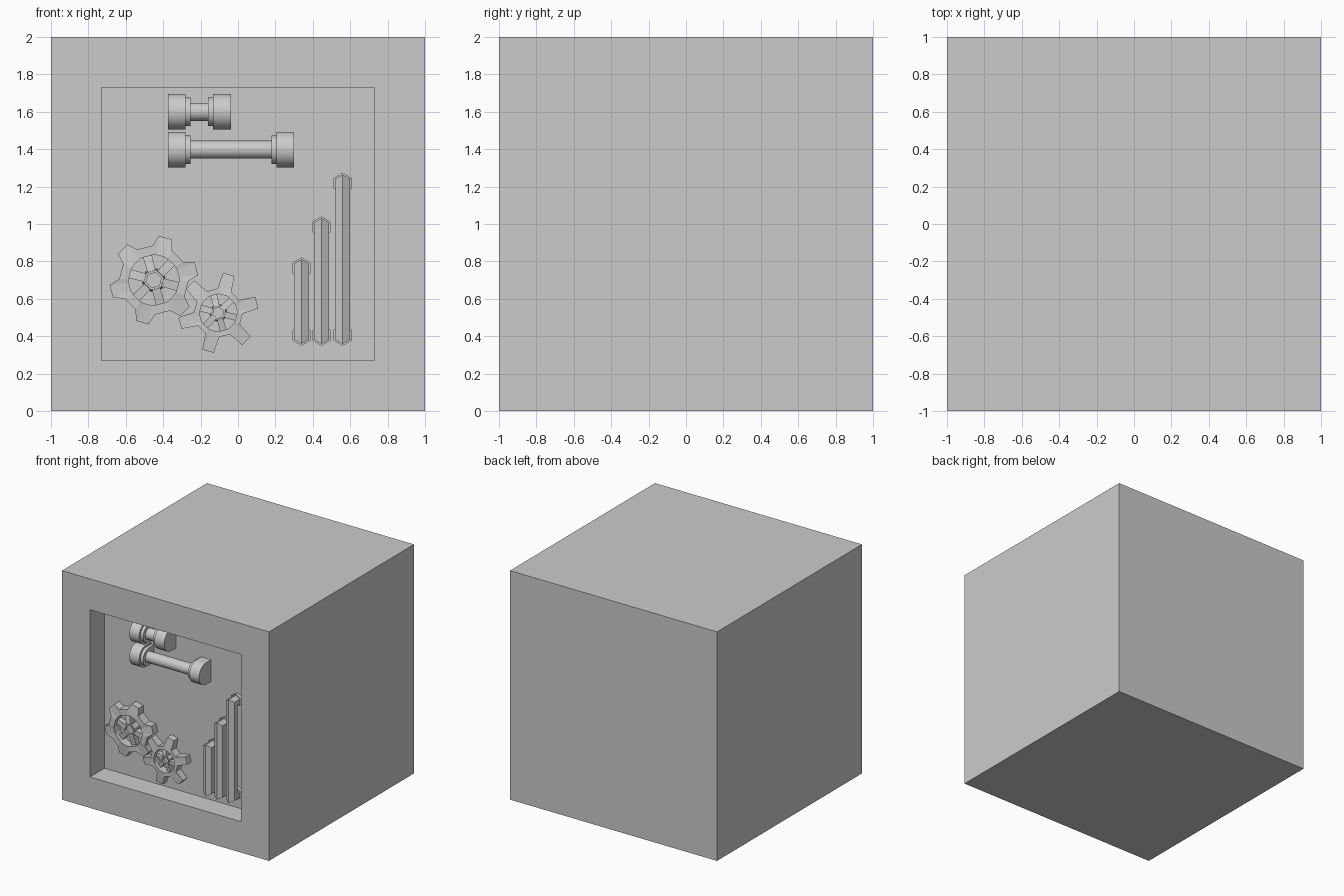
import bpy, bmesh
from math import sin, cos, pi, radians

if "Cube" in bpy.data.objects:
    bpy.data.objects.remove(bpy.data.objects["Cube"])

WALL = -0.8  # y of the recess floor


def loft(name, rings, caps=True, cyclic=False, smooth=False):
    """Skin a list of equal-length point rings into one object."""
    bm = bmesh.new()
    vs = [[bm.verts.new(p) for p in r] for r in rings]
    n = len(vs[0])
    pairs = list(zip(vs, vs[1:])) + ([(vs[-1], vs[0])] if cyclic else [])
    for a, b in pairs:
        for i in range(n):
            j = (i + 1) % n
            bm.faces.new((a[i], a[j], b[j], b[i]))
    if caps:
        bm.faces.new(vs[0])
        bm.faces.new(vs[-1])
    bmesh.ops.recalc_face_normals(bm, faces=bm.faces)
    me = bpy.data.meshes.new(name)
    bm.to_mesh(me)
    bm.free()
    ob = bpy.data.objects.new(name, me)
    bpy.context.collection.objects.link(ob)
    if smooth:
        bpy.ops.object.select_all(action='DESELECT')
        ob.select_set(True)
        bpy.context.view_layer.objects.active = ob
        bpy.ops.object.shade_smooth_by_angle(angle=radians(35))
    return ob


def ngon(n, r, turn=0.0):
    return [(r * cos(turn + 2 * pi * i / n), r * sin(turn + 2 * pi * i / n)) for i in range(n)]


# Case: cube with a square recess in the front
bm = bmesh.new()
bmesh.ops.create_cube(bm, size=2)
bmesh.ops.translate(bm, verts=bm.verts, vec=(0, 0, 1))
bm.normal_update()
front = next(f for f in bm.faces if f.normal.y < -0.9)
bmesh.ops.inset_individual(bm, faces=[front], thickness=0.27, use_even_offset=True)
floor = bmesh.ops.extrude_discrete_faces(bm, faces=[front])["faces"][0]
bmesh.ops.translate(bm, verts=floor.verts, vec=(0, 1 + WALL, 0))
bmesh.ops.recalc_face_normals(bm, faces=bm.faces)
me = bpy.data.meshes.new("case")
bm.to_mesh(me)
bm.free()
bpy.context.collection.objects.link(bpy.data.objects.new("case", me))


# Horizontal pipes: round bar with stepped collars that run back to the wall
def pipe(name, x0, x1, z, yc=-0.87):
    bar = ngon(32, 0.048)
    loft(name + "_bar", [[(x, yc + a, z + b) for a, b in bar]
                         for x in (x0 + 0.1, x1 - 0.1)], smooth=True)

    def collar(part, xa, xb, r):
        arc = [(yc - r * sin(pi * i / 20), z + r * cos(pi * i / 20)) for i in range(21)]
        prof = [(WALL, z + r)] + arc + [(WALL, z - r)]
        loft(f"{name}_{part}", [[(x, y, h) for y, h in prof] for x in (xa, xb)], smooth=True)

    collar("left_end", x0, x0 + 0.095, 0.095)
    collar("left_step", x0 + 0.095, x0 + 0.122, 0.076)
    collar("right_step", x1 - 0.122, x1 - 0.095, 0.076)
    collar("right_end", x1 - 0.095, x1, 0.095)


pipe("short_pipe", -0.375, -0.038, 1.60)
pipe("long_pipe", -0.375, 0.30, 1.398)


# Upright hexagonal pipes: mitred U shape with flanges on the wall
def upright(name, x, zb, zt, yc=-0.885):
    hexa = ngon(6, 0.046, pi / 2)
    loft(name, [[(x + a, WALL, zb - b) for a, b in hexa],
                [(x + a, yc - b, zb - b) for a, b in hexa],
                [(x + a, yc - b, zt + b) for a, b in hexa],
                [(x + a, WALL, zt + b) for a, b in hexa]])
    for end, z in (("lower", zb), ("upper", zt)):
        loft(f"{name}_{end}_flange", [[(x + a, y, z + b) for a, b in ngon(6, 0.056, pi / 2)]
                                      for y in (WALL, WALL - 0.03)])


for label, x, top in (("small", 0.34, 0.765), ("medium", 0.447, 0.985), ("tall", 0.56, 1.218)):
    upright(label + "_upright", x, 0.405, top)


# Gears: toothed ring, six spokes and a hollow hexagonal hub
def gear(name, x, z, tip, root, hole, hub, yf):
    turn = radians(15)
    outer, inner = [], []
    for k in range(6):
        for d, r in ((-17, root), (-8.5, tip), (8.5, tip), (17, root)):
            t = turn + k * pi / 3 + radians(d)
            outer.append((x + r * cos(t), z + r * sin(t), 0.012 if r == tip else 0))
            inner.append((x + hole * cos(t), z + hole * sin(t)))
    loft(name + "_ring", [[(a, WALL, b) for a, b, s in outer],
                          [(a, yf + s, b) for a, b, s in outer],
                          [(a, yf, b) for a, b in inner],
                          [(a, WALL, b) for a, b in inner]], caps=False, cyclic=True)
    rings = [(hub * 1.15, WALL), (hub, yf + 0.015), (hub * 0.75, yf + 0.015), (hub * 0.75, yf + 0.035)]
    loft(name + "_hub", [[(x + a, y, z + b) for a, b in ngon(6, r, turn)] for r, y in rings])
    for k in range(6):
        t = turn + pi / 6 + k * pi / 3
        ends = []
        for d, w, y in ((hub * 0.8, hub * 0.4, yf + 0.022), (hole * 1.02, hub * 0.45, yf + 0.035)):
            ends.append([(x + d * cos(t) - s * w * sin(t), h, z + d * sin(t) + s * w * cos(t))
                         for s, h in ((-1, WALL), (-1, y), (1, y), (1, WALL))])
        loft(f"{name}_spoke_{k + 1}", ends)


gear("large_gear", -0.45, 0.70, 0.238, 0.185, 0.135, 0.055, -0.875)
gear("small_gear", -0.105, 0.525, 0.215, 0.13, 0.1, 0.04, -0.87)
